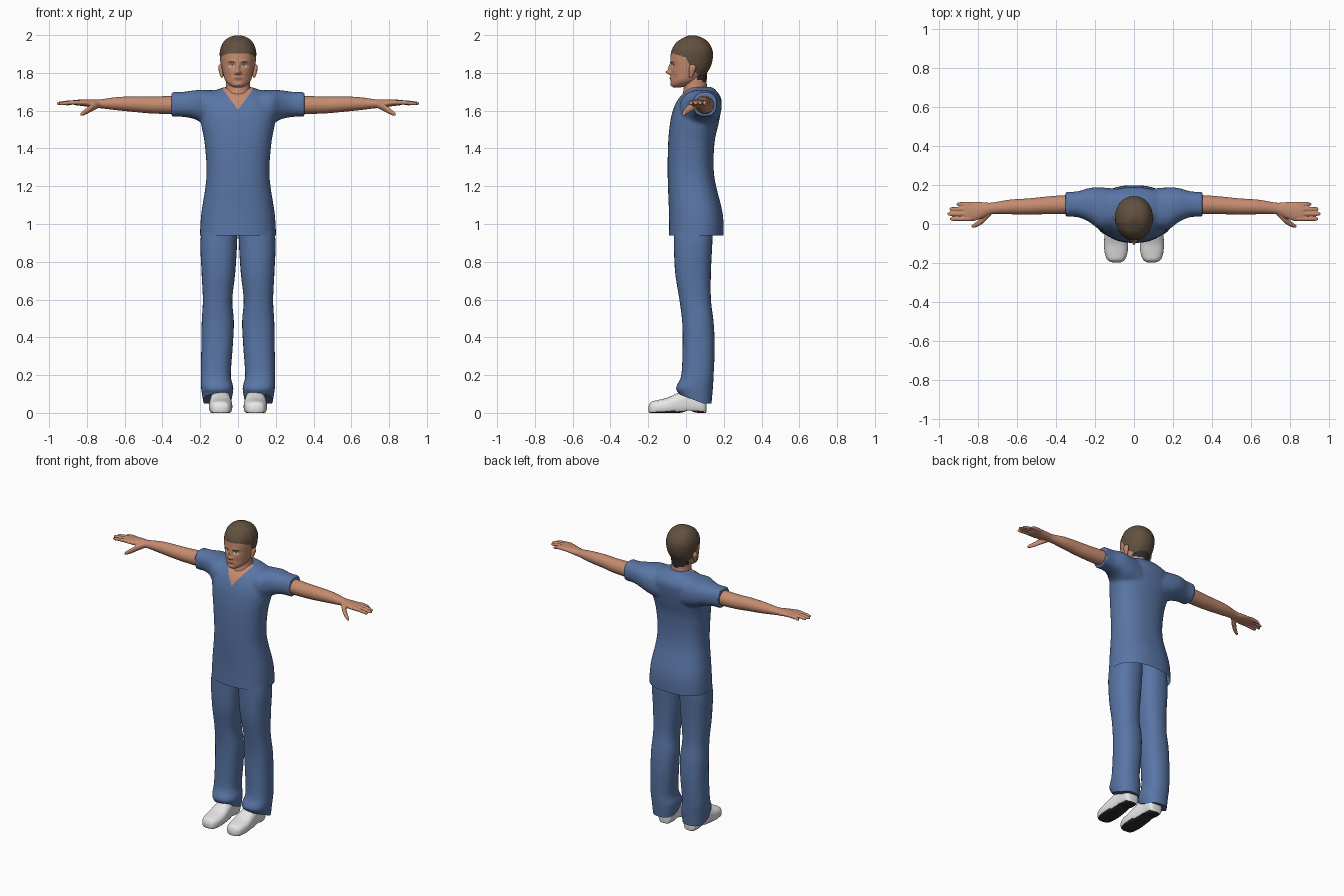
import bpy, bmesh, math
from mathutils import Vector

cube = bpy.data.objects.get("Cube")
if cube:
    bpy.data.objects.remove(cube)


def material(name, rgb):
    m = bpy.data.materials.new(name)
    m.use_nodes = True
    m.diffuse_color = (*rgb, 1)
    m.node_tree.nodes["Principled BSDF"].inputs["Base Color"].default_value = (*rgb, 1)
    return m


BLUE = material("blue cotton", (0.10, 0.18, 0.38))
SKIN = material("skin", (0.56, 0.26, 0.16))
HAIR = material("brown hair", (0.12, 0.08, 0.05))
DARK = material("dark nape and sole", (0.025, 0.025, 0.028))
WHITE = material("white leather", (0.80, 0.80, 0.80))
LIPS = material("lips", (0.36, 0.13, 0.10))


def smooth_mix(p, t):
    """Catmull-Rom interpolation of ring tuples at t in ring units."""
    i = min(int(t), len(p) - 2)
    f = t - i
    a, b, c, d = p[max(i - 1, 0)], p[i], p[i + 1], p[min(i + 2, len(p) - 1)]
    return [0.5 * (2 * q + (r - o) * f + (2 * o - 5 * q + 4 * r - s) * f * f
                   + (3 * q - o - 3 * r + s) * f ** 3)
            for o, q, r, s in zip(a, b, c, d)]


def loft(name, axis, rings, mats, side=1, seg=32, sub=6, power=2.0):
    """Rings are (position on axis, min u, max u, min v, max v)."""
    bm = bmesh.new()
    loops = []
    for k in range((len(rings) - 1) * sub + 1):
        t, u0, u1, v0, v1 = smooth_mix(rings, k / sub)
        loop = []
        for j in range(seg):
            a = math.tau * j / seg
            c, s = math.cos(a), math.sin(a)
            u = (u0 + u1) / 2 + (u1 - u0) / 2 * math.copysign(abs(c) ** (2 / power), c)
            v = (v0 + v1) / 2 + (v1 - v0) / 2 * math.copysign(abs(s) ** (2 / power), s)
            p = {"x": (t, u, v), "y": (u, t, v), "z": (u, v, t)}[axis]
            loop.append(bm.verts.new((p[0] * side, p[1], p[2])))
        loops.append(loop)
    for a, b in zip(loops, loops[1:]):
        for j in range(seg):
            bm.faces.new((a[j], a[j - 1], b[j - 1], b[j]))
    bm.faces.new(loops[0])
    bm.faces.new(loops[-1])
    bmesh.ops.recalc_face_normals(bm, faces=bm.faces)
    return add(name, bm, mats)


def add(name, bm, mats):
    me = bpy.data.meshes.new(name)
    bm.to_mesh(me)
    bm.free()
    for m in mats:
        me.materials.append(m)
    ob = bpy.data.objects.new(name, me)
    bpy.context.collection.objects.link(ob)
    shade(ob)
    return ob


def shade(ob):
    bpy.ops.object.select_all(action="DESELECT")
    ob.select_set(True)
    bpy.context.view_layer.objects.active = ob
    bpy.ops.object.shade_smooth_by_angle(angle=math.radians(50))


def fuse(name, parts, voxel, mats, rounds):
    """Blend overlapping parts into one skin and return it as a bmesh."""
    bpy.ops.object.select_all(action="DESELECT")
    for p in parts:
        p.select_set(True)
    ob = bpy.context.view_layer.objects.active = parts[0]
    bpy.ops.object.join()
    rm = ob.modifiers.new("blend", "REMESH")
    rm.mode, rm.voxel_size = "VOXEL", voxel
    sm = ob.modifiers.new("soften", "SMOOTH")
    sm.factor, sm.iterations = 0.5, rounds
    me = bpy.data.meshes.new_from_object(ob.evaluated_get(bpy.context.evaluated_depsgraph_get()))
    bm = bmesh.new()
    bm.from_mesh(me)
    for f in bm.faces:
        f.material_index = 0
    bpy.data.objects.remove(ob)
    bpy.data.meshes.remove(me)
    return bm


def wide(z, w, y0, y1):
    return (z, -w, w, y0, y1)


def paint(ob, rule):
    for f in ob.data.polygons:
        f.material_index = rule(f.center)


# Tunic: body and short sleeves blended, then the hem and V neck are cut
parts = [loft("tunic", "z", [
    wide(.90, .203, -.09, .198), wide(1.05, .195, -.09, .195), wide(1.25, .167, -.097, .15),
    wide(1.42, .176, -.095, .15), wide(1.53, .195, -.085, .172), wide(1.60, .20, -.07, .185),
    wide(1.66, .18, -.042, .188), wide(1.70, .14, -.005, .165), wide(1.725, .07, .02, .14)],
    [BLUE], seg=48, power=2.35)]
for s in (1, -1):
    parts.append(loft("sleeve", "x", [
        (.08, -.03, .18, 1.50, 1.705), (.17, -.03, .188, 1.525, 1.71), (.23, .01, .185, 1.555, 1.708),
        (.29, .035, .168, 1.567, 1.70), (.352, .036, .165, 1.567, 1.70)], [BLUE], s, power=2.3))
bm = fuse("tunic", parts, .009, [BLUE], 5)


def cut(co, no, clear=False):
    bmesh.ops.bisect_plane(bm, geom=bm.verts[:] + bm.edges[:] + bm.faces[:],
                           plane_co=co, plane_no=no, clear_inner=clear)


cut((0, 0, .94), (0, 0, 1), True)
slope = 1.35
for s in (1, -1):
    cut((0, 0, 1.605), (s * slope, 0, -1))
for f in bm.faces:
    c = f.calc_center_median()
    if c.y < .05 and c.z > 1.605 + slope * abs(c.x):
        f.material_index = 1
add("tunic", bm, [BLUE, SKIN])

# Neck with dark clipped nape
neck = loft("neck", "z", [wide(1.60, .075, .0, .12), wide(1.67, .074, -.018, .128), wide(1.72, .064, -.012, .112),
                          wide(1.77, .062, -.01, .11), wide(1.83, .06, 0, .115)], [SKIN, DARK], seg=48)
paint(neck, lambda c: int(c.y > .055 and c.z > 1.745 + .25 * abs(c.x)))

# Head: loft shaped with soft bumps (x, z, spread x, spread z, push forward)
head = loft("head", "z", [
    wide(1.722, .02, -.065, -.03), wide(1.735, .045, -.077, .02), wide(1.76, .068, -.08, .07),
    wide(1.80, .08, -.08, .108), wide(1.84, .088, -.08, .13), wide(1.88, .093, -.082, .139),
    wide(1.92, .092, -.076, .137), wide(1.96, .076, -.052, .117), wide(1.985, .05, -.015, .085),
    wide(1.999, .012, .02, .045)], [SKIN, HAIR, DARK, LIPS, WHITE], seg=144, sub=11, power=2.15)
bumps = [(0, 1.803, .012, .011, .026), (0, 1.828, .009, .02, .014), (.013, 1.798, .007, .007, .007),
         (.033, 1.838, .017, .010, -.009), (.03, 1.861, .022, .008, .004),
         (0, 1.771, .02, .008, .007), (0, 1.738, .02, .012, .005), (.05, 1.775, .016, .02, -.004)]


def hair_height(y):
    """Lower edge of the hair as a function of depth."""
    if y < .0:
        return 1.90 - .3 * max(y + .06, 0)
    return 1.882 - 2.0 * min(y, .03) - .85 * max(y - .03, 0)


for v in head.data.vertices:
    x, y, z = v.co
    if y < 0:
        for bx, bz, sx, sz, push in bumps:
            v.co.y -= push * math.exp(-((abs(x) - bx) / sx) ** 2 - ((z - bz) / sz) ** 2)
    elif z > hair_height(y):
        v.co += Vector((x, y - .03, 0)).normalized() * .003


def near(c, x, z, rx, rz):
    return ((abs(c.x) - x) / rx) ** 2 + ((c.z - z) / rz) ** 2 < 1


def head_rule(c):
    if c.z > hair_height(c.y):
        return 2 if c.y > .06 and c.z < 1.80 - .3 * abs(c.x) else 1
    if c.y < -.03:
        if near(c, .032, 1.837, .005, .005):
            return 2
        if near(c, .032, 1.837, .014, .005):
            return 4
        if near(c, .034, 1.857, .019, .004):
            return 1
        if near(c, 0, 1.771, .024, .006):
            return 3
    return 0


paint(head, head_rule)

for side, label in ((1, "left"), (-1, "right")):
    # Ear
    loft(label + "_ear", "z", [(1.775, .082, .088, .018, .03), (1.785, .078, .094, .015, .038),
                               (1.82, .078, .104, .016, .052), (1.838, .08, .102, .02, .05),
                               (1.845, .086, .095, .03, .042)], [SKIN], side, seg=16)

    # Arm, palm, fingers and thumb blended together
    limb = [loft("arm", "x", [
        (.25, .05, .15, 1.58, 1.68), (.36, .05, .148, 1.582, 1.678), (.46, .05, .14, 1.585, 1.675),
        (.54, .048, .132, 1.592, 1.676), (.64, .05, .125, 1.602, 1.672), (.73, .05, .11, 1.613, 1.66),
        (.77, .034, .112, 1.617, 1.66), (.82, .016, .114, 1.624, 1.659), (.86, .016, .114, 1.629, 1.657),
        (.875, .022, .108, 1.634, 1.654)], [SKIN], side, seg=24)]
    for y, tip, drop in ((.102, .912, .004), (.077, .948, 0), (.052, .958, 0), (.026, .946, .002)):
        limb.append(loft("finger", "x", [
            (.84, y - .012, y + .012, 1.632, 1.656), (.89, y - .011, y + .011, 1.634 - drop, 1.655 - drop),
            (tip - .012, y - .010, y + .010, 1.630 - drop, 1.648 - drop),
            (tip, y - .005, y + .005, 1.633 - drop, 1.643 - drop)], [SKIN], side, seg=12))
    limb.append(loft("thumb", "x", [
        (.735, .045, .08, 1.615, 1.65), (.77, .008, .05, 1.598, 1.638), (.80, -.012, .02, 1.582, 1.616),
        (.825, -.02, .0, 1.572, 1.596), (.835, -.017, -.007, 1.573, 1.585)], [SKIN], side, seg=12))
    add(label + "_arm", fuse("arm", limb, .0042, [SKIN], 2), [SKIN])

    # Trouser leg with a hem that dips at the back
    leg = loft(label + "_trouser_leg", "z", [
        (.05, .035, .185, -.035, .135), (.13, .025, .195, -.052, .142), (.20, .038, .197, -.025, .146),
        (.35, .028, .194, -.018, .152), (.48, .022, .192, -.02, .146), (.60, .03, .186, -.035, .132),
        (.75, .014, .193, -.058, .132), (.92, .004, .198, -.064, .14), (1.06, .002, .17, -.06, .14)],
        [BLUE], side, power=2.3)
    for v in leg.data.vertices:
        if v.co.z < .13:
            v.co.z += (.13 - v.co.z) * .6 * max(0, min(1, (.09 - v.co.y) / .12))

    # Shoe with flat dark sole and raised arch
    shoe = loft(label + "_shoe", "y", [
        (-.198, .07, .11, .005, .035), (-.185, .048, .136, -.012, .058), (-.15, .034, .15, -.012, .068),
        (-.10, .03, .154, -.012, .08), (-.045, .034, .15, -.012, .105), (.02, .042, .145, -.012, .13),
        (.08, .044, .143, -.012, .12), (.102, .055, .132, -.008, .09), (.108, .075, .112, .01, .06)],
        [WHITE, DARK], side, seg=40, power=2.5)
    for v in shoe.data.vertices:
        arch = .014 * math.exp(-((v.co.y - .015) / .025) ** 2)
        v.co.z = max(v.co.z, arch)
    for f in shoe.data.polygons:
        f.material_index = int(f.normal.z < -.5 and f.center.z < .02)
    shade(shoe)
